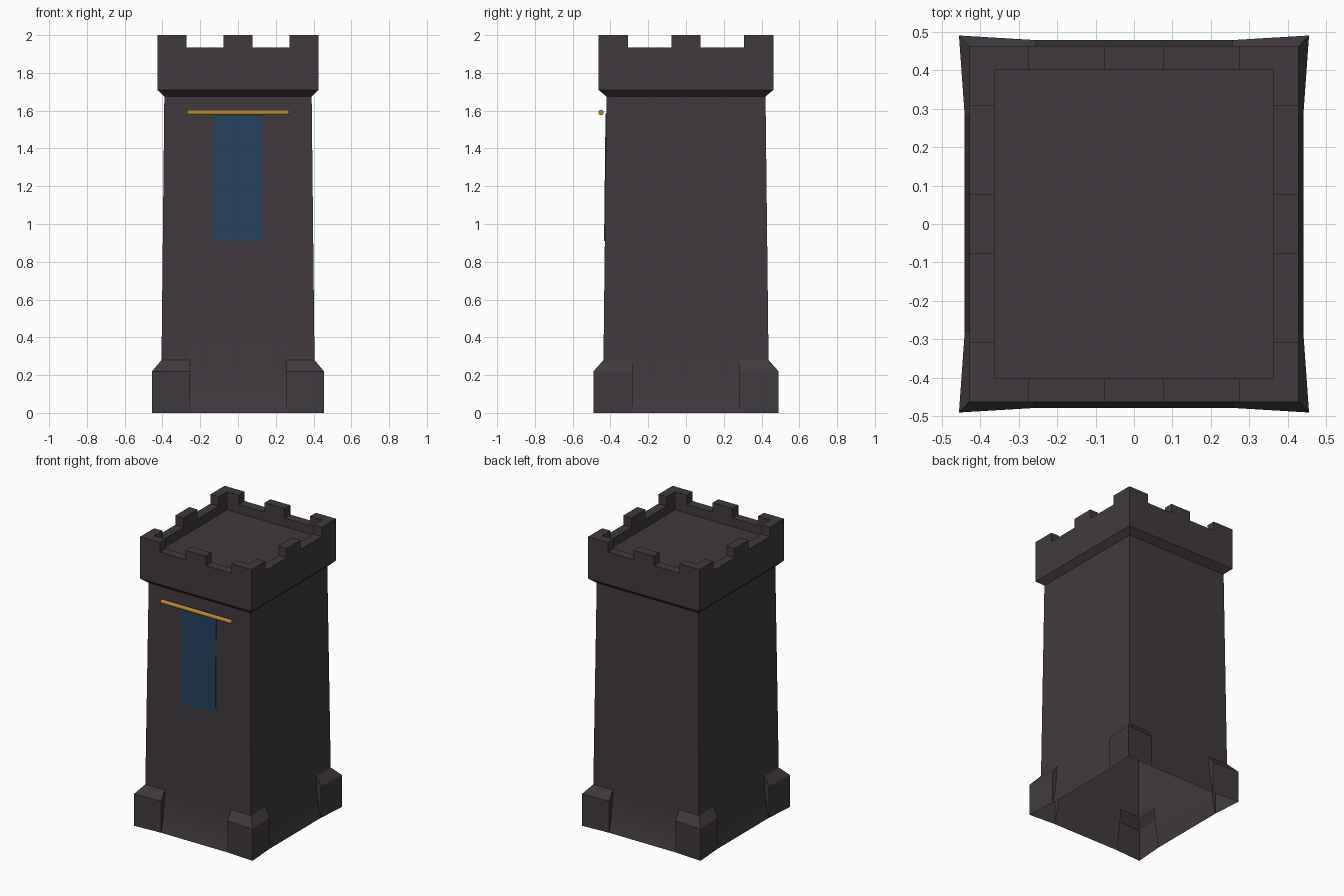
import bpy, bmesh, math
from mathutils import Matrix

cube = bpy.data.objects.get("Cube")
if cube:
    bpy.data.objects.remove(cube, do_unlink=True)


def material(name, rgb):
    m = bpy.data.materials.new(name)
    m.use_nodes = True
    m.diffuse_color = (*rgb, 1)
    m.node_tree.nodes["Principled BSDF"].inputs["Base Color"].default_value = (*rgb, 1)
    return m


stone = material("dark_stone", (0.052, 0.042, 0.049))
cloth = material("blue_cloth", (0.018, 0.056, 0.11))
gold = material("gold", (0.48, 0.25, 0.04))


def finish(bm, name, mat, angle=None):
    mesh = bpy.data.meshes.new(name)
    bm.to_mesh(mesh)
    bm.free()
    mesh.materials.append(mat)
    obj = bpy.data.objects.new(name, mesh)
    bpy.context.collection.objects.link(obj)
    if angle:
        bpy.ops.object.select_all(action='DESELECT')
        obj.select_set(True)
        bpy.context.view_layer.objects.active = obj
        bpy.ops.object.shade_smooth_by_angle(angle=math.radians(angle))
    return obj


def loft(bm, rings, cap=False):
    loops = [[bm.verts.new(p) for p in ring] for ring in rings]
    for a, b in zip(loops, loops[1:]):
        for i in range(len(a)):
            j = (i + 1) % len(a)
            bm.faces.new((a[i], a[j], b[j], b[i]))
    if cap:
        bm.faces.new(loops[-1])


def rectangle(x, y, z):
    return [(x, -y, z), (x, y, z), (-x, y, z), (-x, -y, z)]


# Tower wall: corner plinths stand proud of a flared middle panel on each side
PANEL_X, PANEL_Y = 0.255, 0.28


def wall_ring(z, corner, end, panel):
    (cx, cy), (ex, ey), (px, py) = corner, end, panel
    quarter = [(px, PANEL_Y), (ex, PANEL_Y), (cx, cy), (PANEL_X, ey), (PANEL_X, py)]
    ring = []
    for sx, sy in ((1, 1), (-1, 1), (-1, -1), (1, -1)):
        pts = quarter if sx * sy > 0 else quarter[::-1]
        ring += [(sx * x, sy * y, z) for x, y in pts]
    return ring


outer, outer_end = (0.455, 0.49), (0.44, 0.478)
foot, head = (0.405, 0.437), (0.39, 0.421)
rings = []
for z in (0, 0.07, 0.14, 0.22):
    flare = (1 - z / 0.28) ** 2
    panel = [f + (o - f) * flare for f, o in zip(foot, outer_end)]
    rings.append(wall_ring(z, outer, outer_end, panel))
rings.append(wall_ring(0.28, foot, foot, foot))
rings.append(wall_ring(1.68, head, head, head))
bm = bmesh.new()
loft(bm, rings)
bmesh.ops.remove_doubles(bm, verts=bm.verts, dist=0.0005)
finish(bm, "tower_wall", stone, 30)

# Crown: corbel, parapet and sunken roof floor
OX, OY, IX, IY = 0.427, 0.463, 0.363, 0.40
LEDGE, TOP = 1.935, 2.0
bm = bmesh.new()
loft(bm, [rectangle(*head, 1.675), rectangle(OX, OY, 1.71), rectangle(OX, OY, LEDGE),
          rectangle(IX, IY, LEDGE), rectangle(IX, IY, 1.875)], cap=True)
finish(bm, "crown", stone)

# Battlements: L-shaped corners and one block in the middle of each side
MX, MY, HALF = 0.273, 0.308, 0.077
bm = bmesh.new()


def merlon(points):
    loft(bm, [[(x, y, z) for x, y in points] for z in (LEDGE, TOP)], cap=True)


for sx in (1, -1):
    for sy in (1, -1):
        merlon([(sx * x, sy * y) for x, y in
                ((OX, MY), (OX, OY), (MX, OY), (MX, IY), (IX, IY), (IX, MY))])
for s in (1, -1):
    merlon([(-HALF, s * IY), (HALF, s * IY), (HALF, s * OY), (-HALF, s * OY)])
    merlon([(s * IX, -HALF), (s * OX, -HALF), (s * OX, HALF), (s * IX, HALF)])
bmesh.ops.recalc_face_normals(bm, faces=bm.faces)
finish(bm, "battlements", stone)

# Banner: thin cloth lying along the sloping front wall
bm = bmesh.new()


def wall_y(z):
    t = (z - 0.28) / 1.4
    return -(foot[1] + (head[1] - foot[1]) * t)


loft(bm, [[(x, wall_y(z) - d, z) for x, d in
           ((-0.13, 0), (-0.13, 0.004), (0.13, 0.004), (0.13, 0))]
          for z in (0.91, 1.585)], cap=True)
bmesh.ops.holes_fill(bm, edges=bm.edges)
bmesh.ops.recalc_face_normals(bm, faces=bm.faces)
finish(bm, "banner", cloth)

# Rod the banner hangs from
bm = bmesh.new()
bmesh.ops.create_cone(bm, cap_ends=True, segments=12, radius1=0.014, radius2=0.014, depth=0.54,
                      matrix=Matrix.Translation((0, -0.45, 1.59)) @ Matrix.Rotation(math.pi / 2, 4, 'Y'))
finish(bm, "banner_rod", gold, 40)
